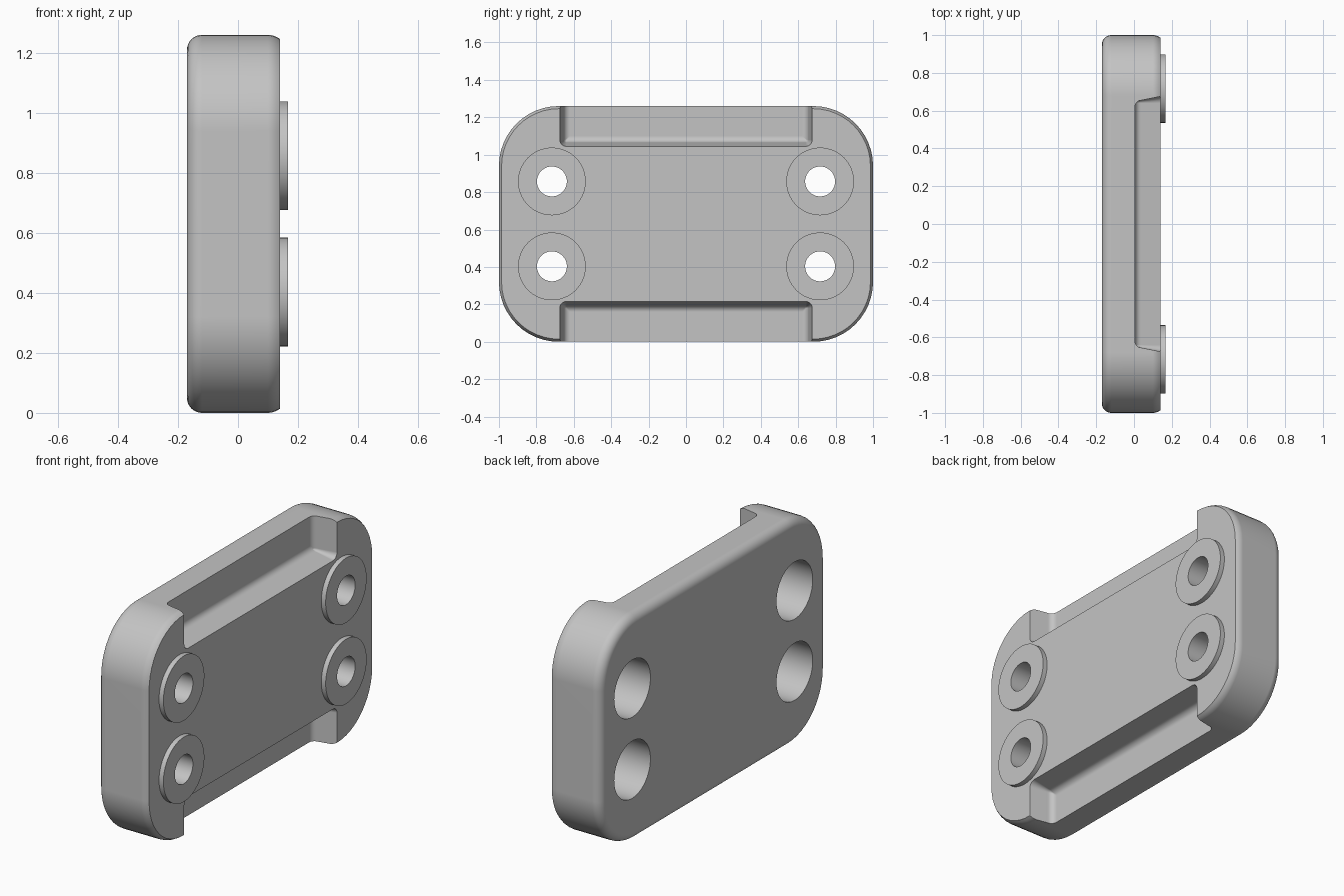
import bpy, bmesh, math

default = bpy.data.objects.get("Cube")
if default:
    bpy.data.objects.remove(default, do_unlink=True)

HEIGHT = 1.26
MID = HEIGHT / 2
BACK, FACE, BOSS_TOP = -0.17, 0.14, 0.167

grey = bpy.data.materials.new("plain grey")
grey.use_nodes = True
colour = (0.55, 0.55, 0.55, 1)
grey.diffuse_color = colour
grey.node_tree.nodes["Principled BSDF"].inputs["Base Color"].default_value = colour


def rounded_rect(half_y, half_z, radius, steps=12):
    """Outline in the YZ plane, counter-clockwise."""
    points = []
    for quarter, (sy, sz) in enumerate([(1, 1), (-1, 1), (-1, -1), (1, -1)]):
        for i in range(steps + 1):
            a = (quarter + i / steps) * math.pi / 2
            points.append((sy * (half_y - radius) + radius * math.cos(a),
                           sz * (half_z - radius) + radius * math.sin(a)))
    return points


def loft(name, half_y, half_z, radius, centre_z, profile):
    """Skin rounded rectangles along X; profile holds (x, inset) pairs."""
    bm = bmesh.new()
    rings = []
    for x, inset in profile:
        outline = rounded_rect(half_y - inset, half_z - inset, max(radius - inset, 0.005))
        rings.append([bm.verts.new((x, y, centre_z + z)) for y, z in outline])
    for a, b in zip(rings, rings[1:]):
        for i in range(len(a)):
            j = (i + 1) % len(a)
            bm.faces.new((a[i], a[j], b[j], b[i]))
    bm.faces.new(rings[0][::-1])
    bm.faces.new(rings[-1])
    bmesh.ops.recalc_face_normals(bm, faces=bm.faces[:])
    mesh = bpy.data.meshes.new(name)
    bm.to_mesh(mesh)
    bm.free()
    mesh.materials.append(grey)
    obj = bpy.data.objects.new(name, mesh)
    bpy.context.collection.objects.link(obj)
    return obj


def cylinder(name, radius, x0, x1, y, z):
    bpy.ops.mesh.primitive_cylinder_add(vertices=64, radius=radius, depth=x1 - x0,
                                        location=((x0 + x1) / 2, y, z),
                                        rotation=(0, math.pi / 2, 0))
    obj = bpy.context.object
    obj.name = name
    obj.data.materials.append(grey)
    return obj


def activate(obj):
    bpy.ops.object.select_all(action='DESELECT')
    obj.select_set(True)
    bpy.context.view_layer.objects.active = obj


def combine(target, tool, operation):
    activate(target)
    mod = target.modifiers.new("cut", 'BOOLEAN')
    mod.object, mod.operation, mod.solver = tool, operation, 'EXACT'
    bpy.ops.object.modifier_apply(modifier=mod.name)
    bpy.data.objects.remove(tool, do_unlink=True)


# Plate: rounded back edge, slight partial rounding at the face
r = 0.05
profile = [(BACK + r * (1 - math.cos(a)), r * (1 - math.sin(a)))
           for a in [i * math.pi / 16 for i in range(9)]]
profile += [(0.1 + 0.04 * t, 0.014 * t * t) for t in (0, 0.25, 0.5, 0.75, 1)]
plate = loft("plate", 1, MID, 0.32, MID, profile)

# Drafted notches with a filleted floor, open at the top and bottom edges
f, floor = 0.035, 0.005
notch = [(floor + f * (1 - math.cos(a)), 0.02 + f * (1 - math.sin(a)))
         for a in [i * math.pi / 12 for i in range(7)]]
notch += [(FACE, 0), (0.2, -0.012)]
for side in (-1, 1):
    cutter = loft("notch_cutter", 0.675, 0.5, 0.035, MID + side * 0.915, notch)
    combine(plate, cutter, 'DIFFERENCE')

# Raised round bosses, each with a bolt hole and a counterbore from the back
spots = [(sy * 0.717, MID + sz * 0.227) for sy in (-1, 1) for sz in (-1, 1)]
for y, z in spots:
    combine(plate, cylinder("boss", 0.181, FACE - 0.03, BOSS_TOP, y, z), 'UNION')
for y, z in spots:
    combine(plate, cylinder("counterbore", 0.16, BACK - 0.1, 0.04, y, z), 'DIFFERENCE')
    combine(plate, cylinder("bolt_hole", 0.08, -0.05, BOSS_TOP + 0.1, y, z), 'DIFFERENCE')

# Smooth the fillets, keep the true edges sharp
activate(plate)
bpy.ops.object.shade_smooth_by_angle(angle=math.radians(18))
normals = plate.modifiers.new("weighted normals", 'WEIGHTED_NORMAL')
normals.keep_sharp = True
